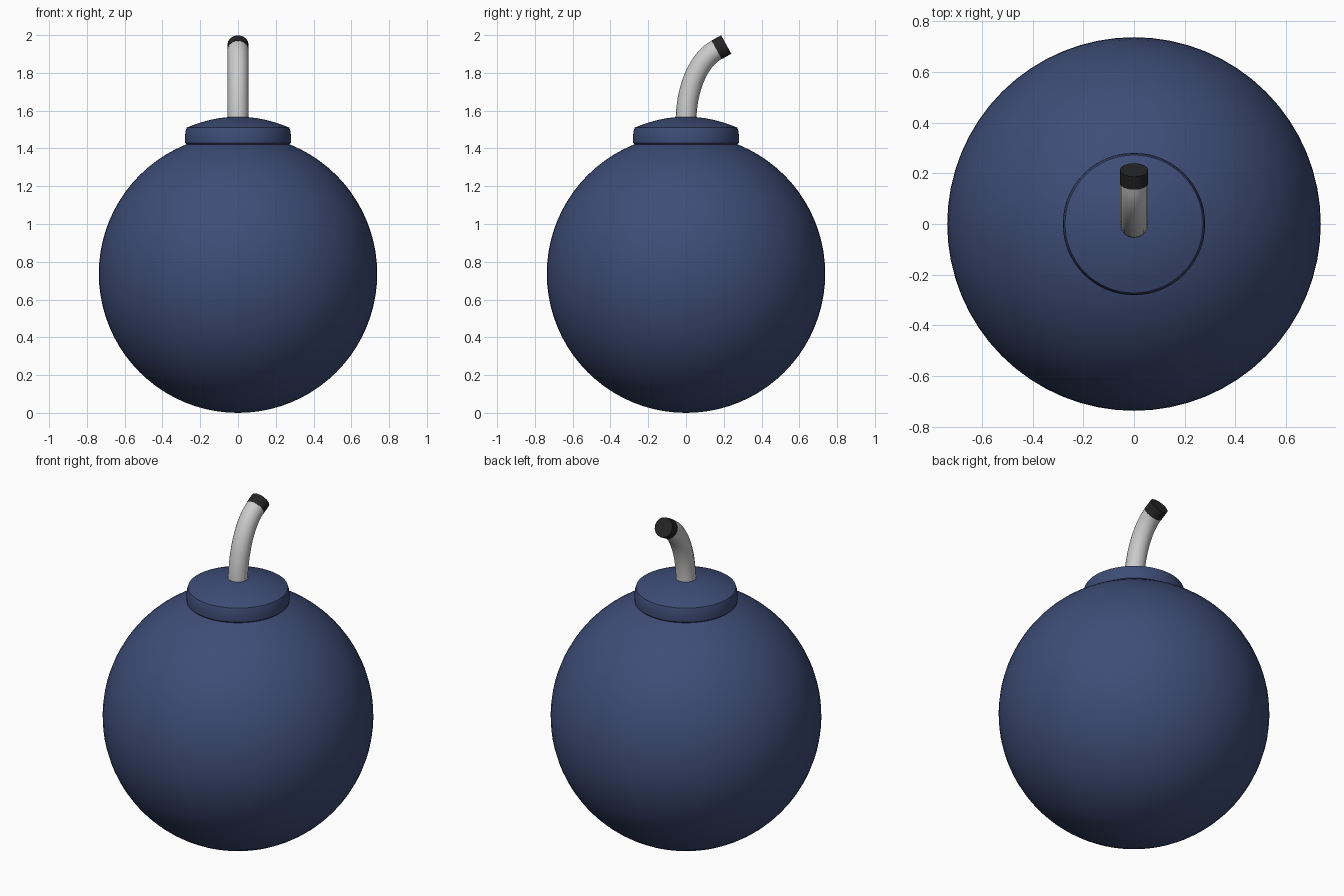
import bpy
import bmesh
import math
from mathutils import Vector

if "Cube" in bpy.data.objects:
    bpy.data.objects.remove(bpy.data.objects["Cube"], do_unlink=True)


def make_material(name, color):
    mat = bpy.data.materials.new(name)
    mat.use_nodes = True
    rgba = (*color, 1.0)
    mat.diffuse_color = rgba
    mat.node_tree.nodes["Principled BSDF"].inputs["Base Color"].default_value = rgba
    return mat


def finish(obj, mat, angle=30):
    """Give the part its colour and smooth shading with crisp edges."""
    obj.data.materials.clear()
    obj.data.materials.append(mat)
    bpy.ops.object.select_all(action="DESELECT")
    obj.select_set(True)
    bpy.context.view_layer.objects.active = obj
    bpy.ops.object.shade_smooth_by_angle(angle=math.radians(angle))


def lathe(name, profile, mat, steps=64):
    """Spin a (radius, height) profile around the z axis."""
    bm = bmesh.new()
    verts = [bm.verts.new((r, 0, z)) for r, z in profile]
    edges = [bm.edges.new(pair) for pair in zip(verts, verts[1:])]
    bmesh.ops.spin(bm, geom=verts + edges, axis=(0, 0, 1), cent=(0, 0, 0),
                   angle=math.tau, steps=steps)
    bmesh.ops.remove_doubles(bm, verts=bm.verts, dist=0.0005)
    bmesh.ops.recalc_face_normals(bm, faces=bm.faces)
    mesh = bpy.data.meshes.new(name)
    bm.to_mesh(mesh)
    bm.free()
    obj = bpy.data.objects.new(name, mesh)
    bpy.context.collection.objects.link(obj)
    finish(obj, mat)


def tube(name, start, start_handle, end_handle, end, radius, mat):
    """Sweep a round section along one Bezier segment and close the ends."""
    curve = bpy.data.curves.new(name, "CURVE")
    curve.dimensions = "3D"
    curve.bevel_depth = radius
    curve.bevel_resolution = 6
    curve.resolution_u = 20
    curve.use_fill_caps = True
    spline = curve.splines.new("BEZIER")
    spline.bezier_points.add(1)
    first, last = spline.bezier_points
    for point in (first, last):
        point.handle_left_type = point.handle_right_type = "FREE"
    first.co, first.handle_right = start, start_handle
    first.handle_left = 2 * start - start_handle
    last.co, last.handle_left = end, end_handle
    last.handle_right = 2 * end - end_handle
    obj = bpy.data.objects.new(name, curve)
    bpy.context.collection.objects.link(obj)
    bpy.ops.object.select_all(action="DESELECT")
    obj.select_set(True)
    bpy.context.view_layer.objects.active = obj
    bpy.ops.object.convert(target="MESH")
    finish(bpy.context.view_layer.objects.active, mat)


navy = make_material("navy", (0.048, 0.074, 0.185))
grey = make_material("light grey", (0.6, 0.6, 0.6))
black = make_material("black", (0.018, 0.018, 0.018))

# Round body
RADIUS = 0.737
bpy.ops.mesh.primitive_uv_sphere_add(segments=64, ring_count=40, radius=RADIUS,
                                     location=(0, 0, RADIUS))
body = bpy.context.object
body.name = "body"
finish(body, navy)

# Collar with a bulging side and a shallow domed top
RIM, RIM_Z, TOP_Z = 0.272, 1.51, 1.568
dome = [(RIM * (1 - i / 8), TOP_Z - (TOP_Z - RIM_Z) * (1 - i / 8) ** 2)
        for i in range(9)]
lathe("collar", [(0, 1.4), (0.25, 1.4), (0.28, 1.43), (0.281, 1.46), (0.278, 1.49)]
      + dome, navy)

# Bent fuse, leaning towards the back, with a burnt tip
bend_end = Vector((0, 0.162, 1.922))
tip_end = Vector((0, 0.213, 1.95))
lean = (tip_end - bend_end).normalized()
tube("fuse", Vector((0, 0, 1.54)), Vector((0, 0, 1.70)),
     bend_end - lean * 0.12, bend_end, 0.055, grey)
tube("fuse_tip", bend_end, bend_end.lerp(tip_end, 1 / 3),
     bend_end.lerp(tip_end, 2 / 3), tip_end, 0.056, black)
